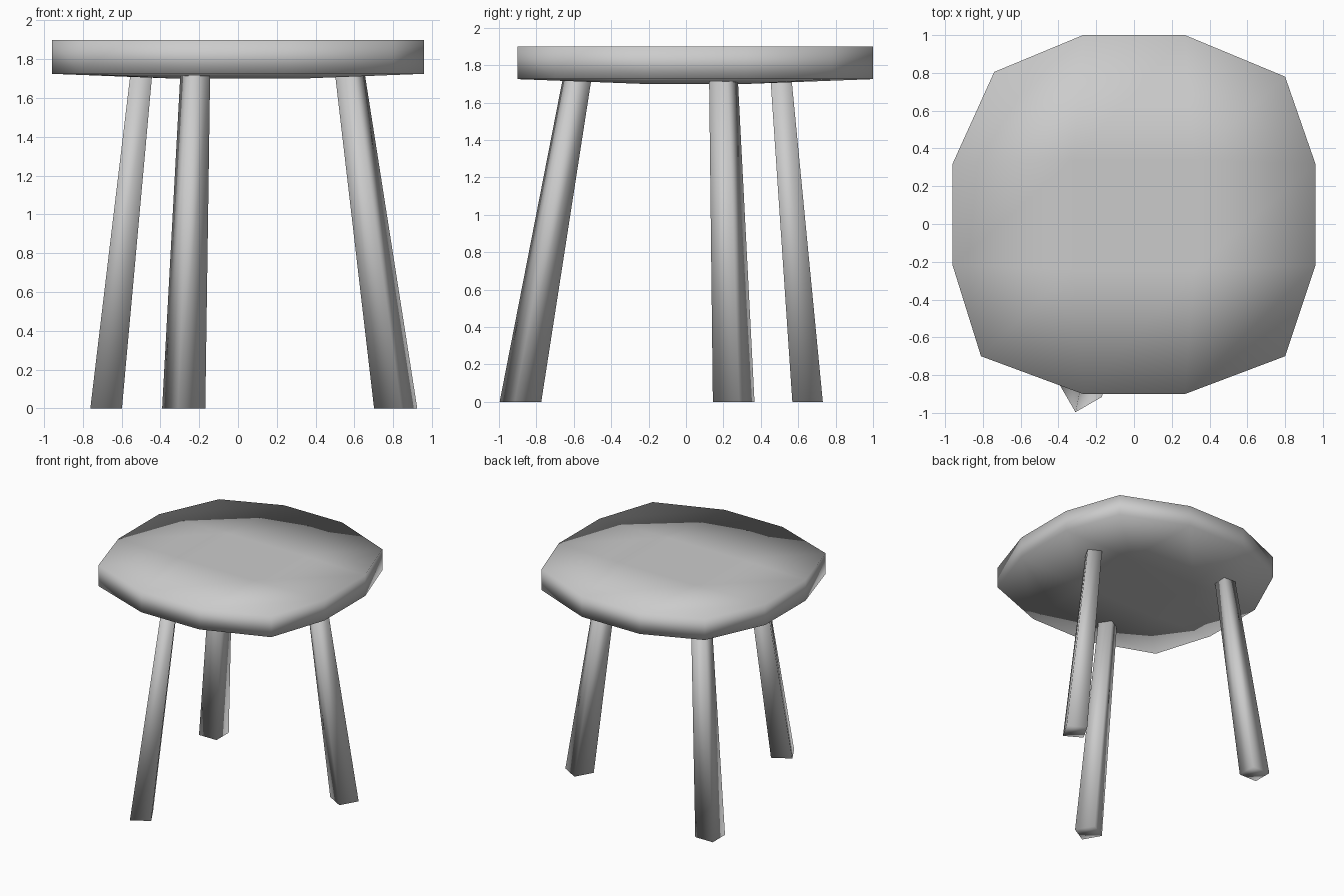
import bpy
import bmesh
from math import radians
from mathutils import Vector, Matrix

cube = bpy.data.objects.get("Cube")
if cube:
    bpy.data.objects.remove(cube, do_unlink=True)

grey = bpy.data.materials.new("plain_grey")
grey.use_nodes = True
grey.diffuse_color = (0.6, 0.6, 0.6, 1)
grey.node_tree.nodes["Principled BSDF"].inputs["Base Color"].default_value = (0.6, 0.6, 0.6, 1)


def finish(bm, name):
    bmesh.ops.recalc_face_normals(bm, faces=bm.faces)
    for face in bm.faces:
        face.smooth = True
    mesh = bpy.data.meshes.new(name)
    bm.to_mesh(mesh)
    bm.free()
    mesh.materials.append(grey)
    obj = bpy.data.objects.new(name, mesh)
    bpy.context.collection.objects.link(obj)
    return obj


# Seat: a rounded three-by-three grid of faces, thickened to a slab
ROWS = [
    [(-0.81, -0.70), (-0.27, -0.90), (0.27, -0.90), (0.80, -0.70)],
    [(-0.96, -0.22), (-0.32, -0.24), (0.32, -0.24), (0.96, -0.22)],
    [(-0.96, 0.32), (-0.32, 0.34), (0.32, 0.34), (0.96, 0.32)],
    [(-0.74, 0.805), (-0.27, 1.0), (0.27, 1.0), (0.80, 0.78)],
]
TOP, RIM_BOTTOM, MID_BOTTOM = 1.90, 1.725, 1.70


def seat():
    bm = bmesh.new()
    grid = [[bm.verts.new((x, y, TOP)) for x, y in row] for row in ROWS]
    for j in range(3):
        for i in range(3):
            bm.faces.new((grid[j][i], grid[j][i + 1], grid[j + 1][i + 1], grid[j + 1][i]))
    inner = {v for row in grid[1:3] for v in row[1:3]}
    middle = [v.co.xy for v in inner]
    # Extrude downwards, with the underside bulging slightly in the middle
    result = bmesh.ops.extrude_face_region(bm, geom=bm.faces[:], use_keep_orig=True)
    for v in result["geom"]:
        if isinstance(v, bmesh.types.BMVert):
            is_inner = any((v.co.xy - m).length < 0.01 for m in middle)
            v.co.z = MID_BOTTOM if is_inner else RIM_BOTTOM
    return finish(bm, "seat")


# Legs: tapered square posts, splayed outwards and turned in equal steps
def leg(name, foot, head, turn):
    bm = bmesh.new()
    rings = []
    for (x, y), z, side in ((foot, 0, 0.163), (head, 1.74, 0.112)):
        spin = Matrix.Rotation(radians(turn), 3, "Z")
        rings.append([bm.verts.new(spin @ Vector((a * side / 2, b * side / 2, 0)) + Vector((x, y, z)))
                      for a, b in ((-1, -1), (1, -1), (1, 1), (-1, 1))])
    low, high = rings
    bm.faces.new(low)
    bm.faces.new(high)
    for i in range(4):
        k = (i + 1) % 4
        bm.faces.new((low[i], low[k], high[k], high[i]))
    return finish(bm, name)


seat()
leg("back_right_leg", (-0.68, 0.65), (-0.497, 0.507), 0)
leg("front_leg", (-0.28, -0.885), (-0.22, -0.58), 30)
leg("back_left_leg", (0.813, 0.255), (0.575, 0.20), 60)
